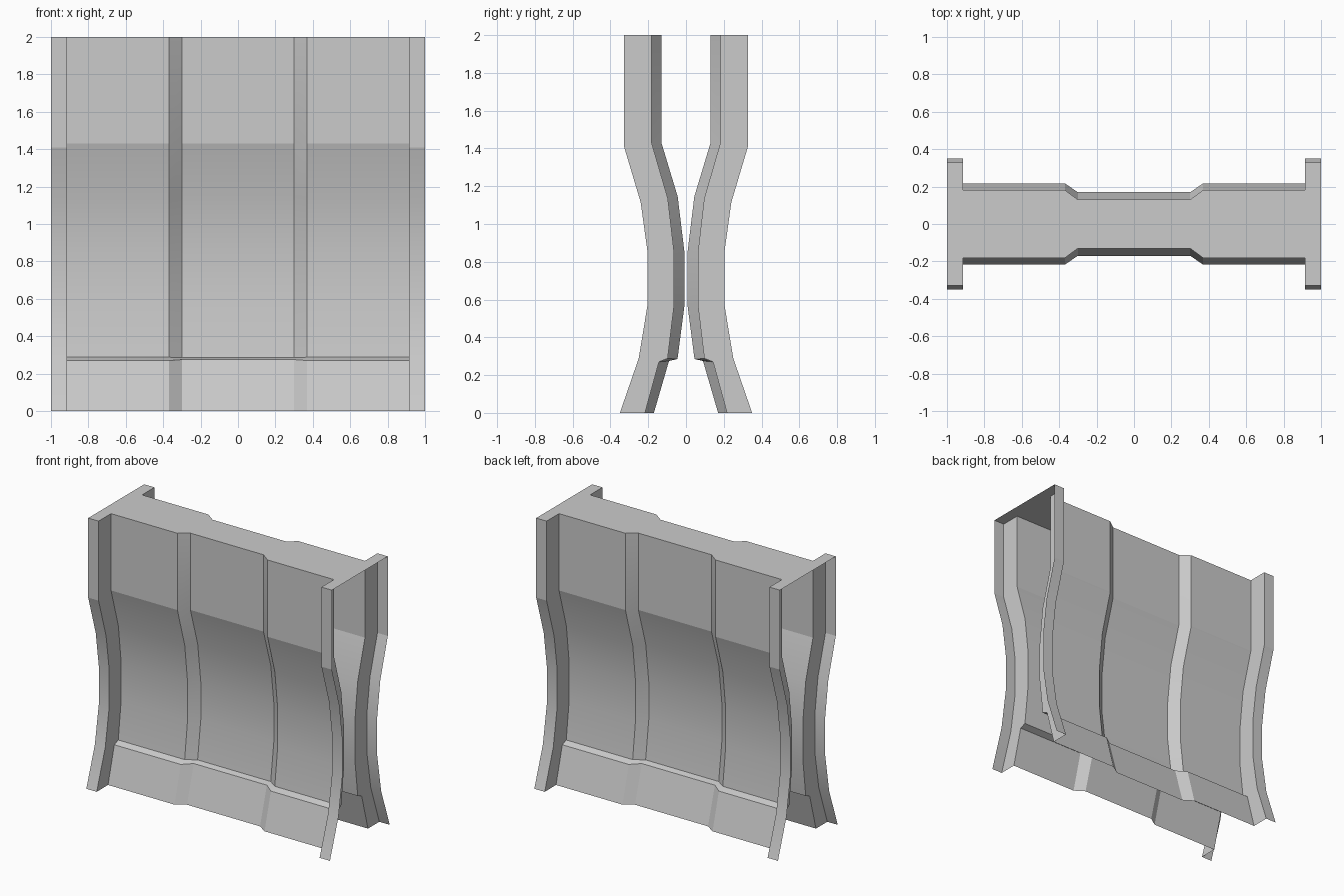
import bpy, bmesh
from math import radians

if "Cube" in bpy.data.objects:
    bpy.data.objects.remove(bpy.data.objects["Cube"])

# Side profile, bottom to top: (depth, height) for flange, panel and centre strip
ROWS = [
    ((.350, 0.00), (.217, 0.00), (.170, 0.00)),
    ((.250, 0.29), (.143, 0.27), (.090, 0.275)),   # outer edge of skirt ledge
    ((.250, 0.29), (.097, 0.288), (.045, 0.285)),  # inner edge of skirt ledge
    ((.204, 0.57), (.063, 0.57), (.008, 0.57)),
    ((.204, 0.855), (.063, 0.85), (.008, 0.85)),
    ((.240, 1.115), (.096, 1.135), (.044, 1.145)),
    ((.328, 1.41), (.182, 1.43), (.130, 1.43)),
    ((.328, 2.00), (.182, 2.00), (.130, 2.00)),
]
# Cross-section, left to right: (x, which profile column)
HALF = [(1.0, 0), (.915, 0), (.915, 1), (.37, 1), (.30, 2)]
SECTION = [(-x, k) for x, k in HALF] + [(x, k) for x, k in reversed(HALF)]


def make_object(name, bm):
    mesh = bpy.data.meshes.new(name)
    bm.to_mesh(mesh)
    bm.free()
    ob = bpy.data.objects.new(name, mesh)
    bpy.context.collection.objects.link(ob)
    return ob


def wall_sheet(name, side):
    bm = bmesh.new()
    grid = [[bm.verts.new((x, side * row[k][0], row[k][1])) for x, k in SECTION]
            for row in ROWS]
    for lo, hi in zip(grid, grid[1:]):
        for i in range(len(SECTION) - 1):
            quad = [lo[i], lo[i + 1], hi[i + 1], hi[i]]
            bm.faces.new(quad if side < 0 else quad[::-1])
    # Close up the flange where the ledge has no depth
    bmesh.ops.remove_doubles(bm, verts=bm.verts, dist=1e-4)
    bmesh.ops.dissolve_degenerate(bm, edges=bm.edges, dist=1e-5)
    bm.normal_update()
    for f in bm.faces:
        f.smooth = True
    for e in bm.edges:
        e.smooth = e.calc_face_angle(0) < radians(15)
    return make_object(name, bm)


# Curved front and back sheets, open at the ends and bottom
wall_sheet("front_wall", -1)
wall_sheet("back_wall", 1)

# Flat cap closing the top
bm = bmesh.new()
top = ROWS[-1]
outline = [(x, -top[k][0], 2) for x, k in SECTION]
outline += [(x, -y, z) for x, y, z in reversed(outline)]
bm.faces.new([bm.verts.new(p) for p in outline])
make_object("top_cap", bm)
